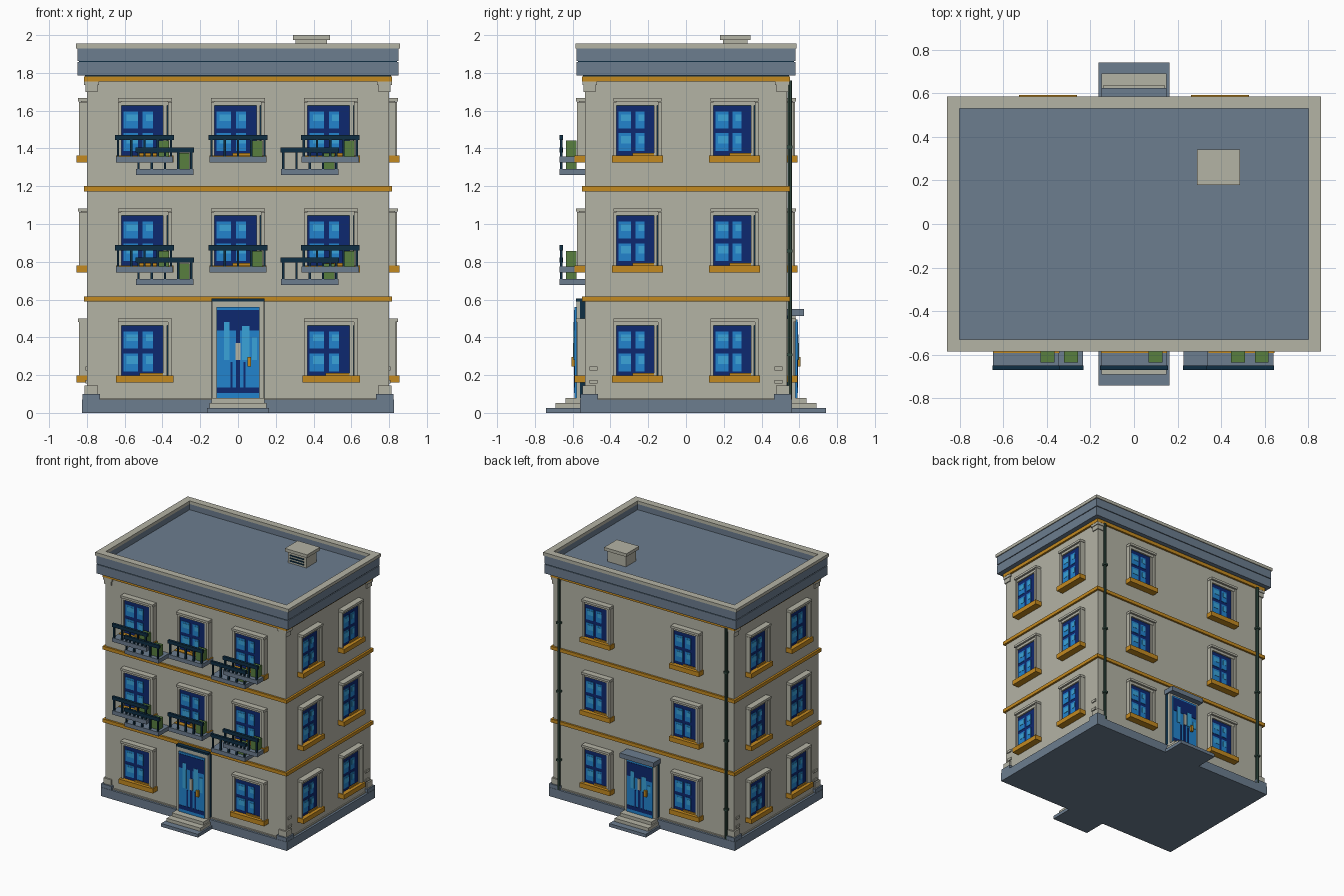
import bpy, bmesh, math
from mathutils import Matrix, Vector

cube = bpy.data.objects.get("Cube")
if cube:
    bpy.data.objects.remove(cube, do_unlink=True)


def material(name, rgb):
    lin = [((c / 255 + 0.055) / 1.055) ** 2.4 for c in rgb]
    m = bpy.data.materials.new(name)
    m.use_nodes = True
    m.diffuse_color = (*lin, 1)
    m.node_tree.nodes["Principled BSDF"].inputs["Base Color"].default_value = (*lin, 1)
    return m


BEIGE = material("beige stone", (180, 179, 165))
SLATE = material("slate", (108, 125, 143))
OCHRE = material("ochre", (196, 138, 32))
TEAL = material("dark teal", (14, 46, 68))
NAVY = material("navy", (13, 40, 112))
SKY = material("sky blue", (34, 132, 206))
LIGHT = material("light blue", (58, 164, 218))
GREEN = material("planter green", (88, 126, 62))
PIPE = material("pipe green", (48, 74, 64))

HX, HY = 0.80, 0.535          # half size of the walls
STOREY = 0.583
parts = {}


def bm_for(name, mat):
    return parts.setdefault(name, (bmesh.new(), mat))[0]


def box(name, mat, x, y, z, turn=None):
    """Axis-aligned box from ranges, optionally turned about z."""
    lo, hi = Vector((x[0], y[0], z[0])), Vector((x[1], y[1], z[1]))
    m = Matrix.Translation((lo + hi) / 2) @ Matrix.Diagonal((*(hi - lo), 1))
    bmesh.ops.create_cube(bm_for(name, mat), size=1, matrix=turn @ m if turn else m)


def slab(name, mat, hx, hy, z):
    box(name, mat, (-hx, hx), (-hy, hy), z)


class Wall:
    """Places boxes by position along a wall, depth outward and height."""
    def __init__(self, name, quarter, dist):
        self.name, self.dist = name, dist
        self.turn = Matrix.Rotation(quarter * math.pi / 2, 4, 'Z')

    def box(self, part, mat, u, d, z):
        box(f"{self.name}_{part}", mat, u, (-self.dist - d[1], -self.dist - d[0]), z, self.turn)


front, right = Wall("front", 0, HY), Wall("left_side", 1, HX)
back, left = Wall("back", 2, HY), Wall("right_side", 3, HX)


def window(wall, c, z, w):
    def put(part, mat, a, b, d, z0, z1, d0=0.0):
        wall.box(part, mat, (c + a * w, c + b * w), (d0, d), (z + z0, z + z1))
    put("window_backing", TEAL, -.47, .47, .018, .03, .32)
    put("window_glass", NAVY, -.44, .34, .022, .035, .30)
    # panes with a lighter reflection
    for a, b in ((-.40, -.13), (-.04, .15)):
        for z0, z1 in ((.06, .155), (.18, .27)):
            put("window_panes", SKY, a, b, .025, z0, z1, .022)
            put("window_reflections", LIGHT, a + .06, b, .027, z0 + .04, z1 - .015, .025)
    put("window_ledge", OCHRE, -.1, .34, .03, .035, .05)
    # frame and sill
    put("window_jambs", BEIGE, -.5, -.435, .035, .037, .32)
    put("window_jambs", BEIGE, .34, .41, .03, .037, .305)
    put("window_jambs", BEIGE, .425, .5, .042, .037, .32)
    put("window_heads", BEIGE, -.44, .43, .032, .302, .322)
    put("window_lintels", BEIGE, -.5, .5, .048, .322, .34)
    put("window_sills", OCHRE, -.53, .53, .056, 0, .037)


for floor in range(3):
    z = 0.16 + floor * STOREY
    for c in (-0.493, 0.493):
        window(front, c, z, 0.286)
    if floor:
        window(front, 0, z, 0.286)
    for c in (-0.395, 0.395):
        window(back, c, z, 0.252)
    for wall in (left, right):
        for c in (-0.257, 0.257):
            window(wall, c, z, 0.254)


# Balconies: an upper and an overlapping lower one at each side
def balcony(c, z):
    front.box("balcony_slabs", SLATE, (c - .152, c + .152), (0, .135), (z, z + .032))
    front.box("balcony_rails", TEAL, (c - .155, c + .155), (.115, .135), (z + .118, z + .145))
    for i in range(5):
        u = c - .14 + i * .07
        front.box("balcony_posts", TEAL, (u - .006, u + .006), (.119, .131), (z + .03, z + .12))
    front.box("planters", GREEN, (c + .066, c + .13), (.045, .1), (z + .032, z + .115))


for floor in (1, 2):
    z = 0.16 + floor * STOREY
    for c in (-0.495, 0, 0.488):
        balcony(c, z)
    for c in (-0.387, 0.38):
        balcony(c, z - 0.066)


# Doors with painted glass, handles and steps
def door(wall, top):
    def put(part, mat, a, b, d0, d1, z0, z1):
        wall.box(part, mat, (a, b), (d0, d1), (z0, z1))
    put("door_backing", TEAL, -.14, .14, 0, .025, .08, top + .045)
    for s in (-1, 1):
        put("door_frame", BEIGE, min(s * .138, s * .113), max(s * .138, s * .113), 0, .045, .08, top)
    put("door_frame", BEIGE, -.138, .138, 0, .045, top, top + .03)
    put("door_leaf", SKY, -.115, .115, .02, .055, .08, top)
    put("door_dark_glass", NAVY, -.112, .112, .055, .058, top - .125, top - .015)
    put("door_dark_glass", NAVY, -.112, .112, .055, .058, .105, .135)
    put("door_dark_glass", NAVY, -.01, .01, .055, .058, .135, top - .125)
    for s in (-1, 1):
        put("door_dark_glass", NAVY, s * .035 - .006, s * .035 + .006, .055, .058, .135, .27)
    for a, b, z1 in ((-.075, -.045, top - .08), (.02, .06, top - .1), (.075, .1, top - .16)):
        put("door_reflections", LIGHT, a, b, .055, .06, .28, z1)
    put("door_plate", BEIGE, -.014, .012, .055, .062, .28, .37)
    put("door_handle", OCHRE, .05, .07, .055, .072, .245, .295)
    for mat, name, w, d, z0 in ((SLATE, "bottom_step", .163, .207, 0),
                                (BEIGE, "middle_step", .15, .155, .026),
                                (BEIGE, "top_step", .14, .103, .052)):
        put(name, mat, -w, w, 0, d, z0, z0 + .026)


door(front, 0.56)
front.box("door_cap", TEAL, (-.14, .14), (0, .048), (.59, .606))
door(back, 0.495)
back.box("door_canopy", SLATE, (-.15, .15), (0, .09), (.512, .55))

# Walls, plinth and ochre string courses
slab("walls", BEIGE, HX, HY, (0.03, 1.8))
slab("plinth", SLATE, 0.825, 0.56, (0, 0.07))
slab("plinth_trim", BEIGE, 0.808, 0.543, (0.07, 0.079))
for i, z in enumerate((0.59, 1.173, 1.755)):
    slab(f"string_course_{i + 1}", OCHRE, 0.816, 0.55, (z, z + 0.027))

# Corner blocks, capitals and quoin stones
for sx in (-1, 1):
    for sy in (-1, 1):
        def corner(name, mat, inset, out, z):
            x, y = HX * sx, HY * sy
            box(name, mat, sorted((x - inset * sx, x + out * sx)),
                sorted((y - inset * sy, y + out * sy)), z)
        corner("plinth_corners", SLATE, .07, .023, (0, .10))
        corner("corner_blocks", BEIGE, .058, .012, (.10, .145))
        corner("capital_tops", BEIGE, .065, .014, (1.735, 1.756))
        corner("capital_bases", BEIGE, .055, .008, (1.70, 1.735))
for wall in (left, right):
    for s in (-1, 1):
        for z in (.155, .225):
            wall.box("quoin_stones", BEIGE, (s * .49 - .022, s * .49 + .022), (0, .008), (z, z + .02))

# Cornice rings around a sunken roof
def ring(name, mat, hx, hy, z, ix=0.80, iy=0.53):
    for s in (-1, 1):
        box(name, mat, (-hx, hx), sorted((s * iy, s * hy)), z)
        box(name, mat, sorted((s * ix, s * hx)), (-iy, iy), z)


slab("cornice_neck", TEAL, 0.81, 0.545, (1.78, 1.79))
ring("lower_cornice", SLATE, 0.85, 0.58, (1.786, 1.858))
ring("cornice_groove", TEAL, 0.843, 0.573, (1.858, 1.864))
ring("upper_cornice", SLATE, 0.85, 0.58, (1.864, 1.93))
ring("parapet_cap", BEIGE, 0.857, 0.586, (1.93, 1.955))
slab("roof", SLATE, HX, 0.53, (1.79, 1.885))

# Chimney with louvres
box("chimney", BEIGE, (.305, .47), (.195, .325), (1.88, 1.975))
box("chimney_cap", BEIGE, (.29, .487), (.18, .342), (1.975, 2.0))
for z in (1.9, 1.922, 1.944):
    box("chimney_louvres", TEAL, (.325, .45), (.189, .197), (z, z + .009))

# Drainpipes with brackets on the back
for s in (-1, 1):
    bmesh.ops.create_cone(bm_for("drainpipes", PIPE), cap_ends=True, segments=8, radius1=.012,
                          radius2=.012, depth=1.69,
                          matrix=Matrix.Translation((s * .742, HY + .014, .915)))
    for z in (.3, .85, 1.4):
        back.box("pipe_brackets", PIPE, (s * .742 - .016, s * .742 + .016), (0, .03), (z, z + .015))

# Turn every collected part into an object
for name, (bm, mat) in parts.items():
    bmesh.ops.recalc_face_normals(bm, faces=bm.faces)
    mesh = bpy.data.meshes.new(name)
    bm.to_mesh(mesh)
    bm.free()
    mesh.materials.append(mat)
    bpy.context.collection.objects.link(bpy.data.objects.new(name, mesh))
